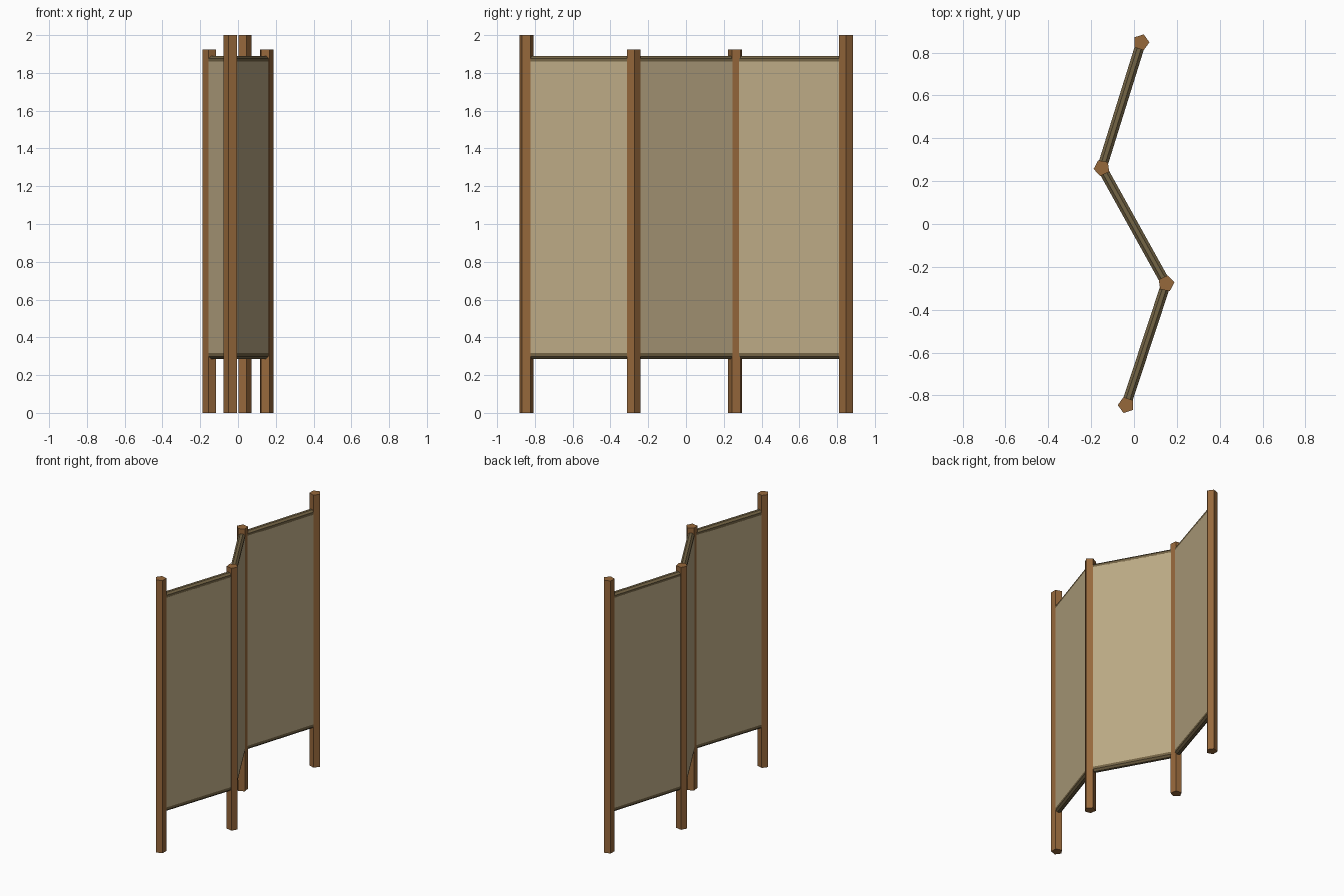
import bpy, math
from mathutils import Vector

if "Cube" in bpy.data.objects:
    bpy.data.objects.remove(bpy.data.objects["Cube"])


def material(name, col):
    m = bpy.data.materials.new(name)
    m.diffuse_color = (*col, 1)
    m.use_nodes = True
    m.node_tree.nodes["Principled BSDF"].inputs["Base Color"].default_value = m.diffuse_color
    return m


WOOD = material("brown wood", (0.305, 0.138, 0.044))
CLOTH = material("tan cloth", (0.50, 0.40, 0.235))
HEM = material("dark olive hem", (0.175, 0.128, 0.06))


def finish(name, mat):
    o = bpy.context.object
    o.name = name
    o.data.materials.append(mat)
    return o


# Zigzag of post positions: x, y, height, rotation of the pentagon
posts = [(-0.037, -0.845, 2.0, 180), (0.150, -0.278, 1.925, 8),
         (-0.150, 0.262, 1.925, 188), (0.033, 0.848, 2.0, 0)]

# Five-sided wooden posts
for i, (x, y, h, rot) in enumerate(posts):
    bpy.ops.mesh.primitive_cylinder_add(vertices=5, radius=0.039, depth=h,
                                        location=(x, y, h / 2))
    o = finish(f"post_{i + 1}", WOOD)
    # the primitive starts with a vertex on +y
    o.rotation_euler.z = math.radians(rot - 90)

# Cloth panels with rounded hems, top and bottom, between neighbouring posts
HALF = 0.0225
for i in range(3):
    a, b = Vector(posts[i][:2]), Vector(posts[i + 1][:2])
    mid, d = (a + b) / 2, b - a
    ang = math.atan2(d.y, d.x)
    z0, z1 = 0.318, 1.860
    bpy.ops.mesh.primitive_cube_add(size=1, location=(mid.x, mid.y, (z0 + z1) / 2))
    o = finish(f"cloth_panel_{i + 1}", CLOTH)
    o.scale = (d.length, HALF * 2, z1 - z0)
    o.rotation_euler.z = ang
    for label, z in (("top", 1.866), ("bottom", 0.309)):
        bpy.ops.mesh.primitive_cylinder_add(
            vertices=8, radius=HALF / math.cos(math.pi / 8), depth=d.length,
            location=(mid.x, mid.y, z))
        o = finish(f"{label}_rail_{i + 1}", HEM)
        # flats face up and sideways
        for v in o.data.vertices:
            c, s = math.cos(math.pi / 8), math.sin(math.pi / 8)
            px, py, pz = v.co
            v.co = (pz, px * c - py * s, px * s + py * c)
        o.data.flip_normals() if o.data.polygons[0].normal.dot(
            o.data.polygons[0].center - Vector((o.data.polygons[0].center.x, 0, 0))) < 0 else None
        o.rotation_euler.z = ang
